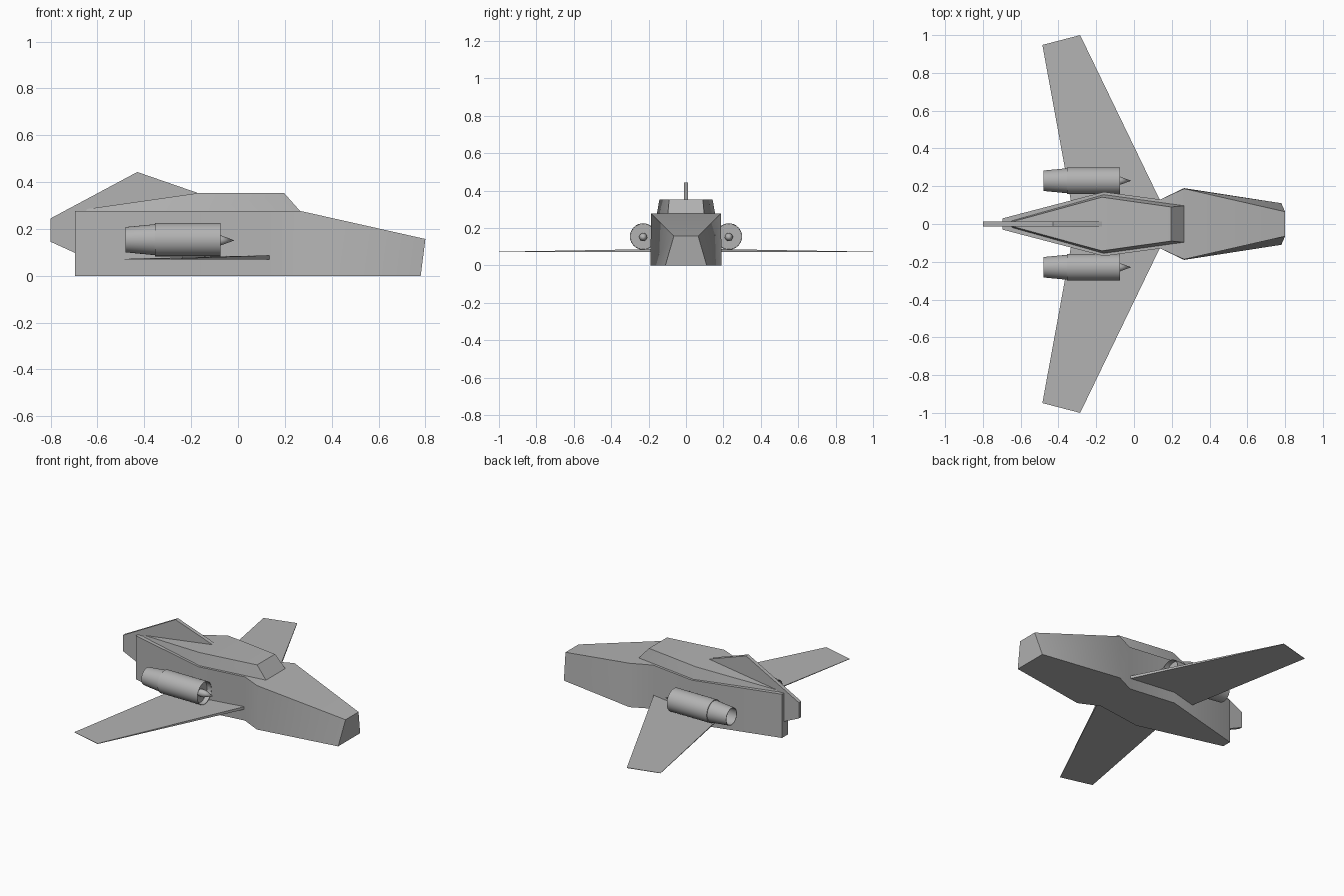
import bpy, bmesh, math

if "Cube" in bpy.data.objects:
    bpy.data.objects.remove(bpy.data.objects["Cube"])

# Mid grey for the whole craft
grey = bpy.data.materials.new("hull_grey")
grey.diffuse_color = (0.45, 0.45, 0.45, 1)
grey.use_nodes = True
grey.node_tree.nodes["Principled BSDF"].inputs["Base Color"].default_value = grey.diffuse_color


def new_object(name, bm, smooth=None):
    bmesh.ops.recalc_face_normals(bm, faces=bm.faces)
    mesh = bpy.data.meshes.new(name)
    bm.to_mesh(mesh)
    bm.free()
    mesh.materials.append(grey)
    obj = bpy.data.objects.new(name, mesh)
    bpy.context.collection.objects.link(obj)
    if smooth:
        bpy.ops.object.select_all(action='DESELECT')
        obj.select_set(True)
        bpy.context.view_layer.objects.active = obj
        bpy.ops.object.shade_smooth_by_angle(angle=math.radians(smooth))
    return obj


def loft(name, bottom, top):
    """Closed solid between two outlines with the same number of points."""
    bm = bmesh.new()
    a = [bm.verts.new(p) for p in bottom]
    b = [bm.verts.new(p) for p in top]
    bm.faces.new(a[::-1])
    bm.faces.new(b)
    n = len(a)
    for i in range(n):
        j = (i + 1) % n
        bm.faces.new((a[i], a[j], b[j], b[i]))
    return new_object(name, bm)


def deck(name, bottom, top):
    """Symmetric body: side walls, end walls, and one quad per deck strip."""
    bm = bmesh.new()
    rows = [[bm.verts.new((x, s * y, z)) for x, y, z in half]
            for half, s in ((bottom, 1), (top, 1), (top, -1), (bottom, -1))]
    for r in range(4):
        p, q = rows[r], rows[(r + 1) % 4]
        for i in range(len(p) - 1):
            bm.faces.new((p[i], p[i + 1], q[i + 1], q[i]))
    for end in (0, -1):
        bm.faces.new([row[end] for row in rows])
    return new_object(name, bm, smooth=40)


def lathe_x(name, profile, y, z, sides=32):
    """Revolve (x, radius) points around an axis parallel to x."""
    bm = bmesh.new()
    rings = []
    for x, r in profile:
        count = 1 if r == 0 else sides
        rings.append([bm.verts.new((x, y + r * math.cos(math.tau * k / sides),
                                    z + r * math.sin(math.tau * k / sides)))
                      for k in range(count)])
    for p, q in zip(rings, rings[1:]):
        for k in range(sides):
            m = (k + 1) % sides
            if len(p) == 1:
                bm.faces.new((p[0], q[k], q[m]))
            elif len(q) == 1:
                bm.faces.new((p[k], p[m], q[0]))
            else:
                bm.faces.new((p[k], p[m], q[m], q[k]))
    return new_object(name, bm, smooth=30)


# Faceted fuselage with a waist behind the nose section
deck("fuselage",
     [(0.78, 0.11, 0), (0.265, 0.19, 0), (0.14, 0.13, 0), (-0.16, 0.17, 0), (-0.695, 0.03, 0)],
     [(0.80, 0.065, 0.157), (0.265, 0.187, 0.277), (0.14, 0.13, 0.277),
      (-0.16, 0.17, 0.277), (-0.695, 0.03, 0.277)])

# Raised canopy with a long sloping back
deck("canopy",
     [(0.267, 0.097, 0.274), (-0.16, 0.156, 0.274), (-0.65, 0.018, 0.274)],
     [(0.197, 0.09, 0.353), (-0.17, 0.142, 0.353), (-0.645, 0.012, 0.285)])

# Vertical tail fin
fin = [(-0.80, 0.145), (-0.69, 0.095), (-0.60, 0.095), (-0.60, 0.28),
       (-0.17, 0.35), (-0.17, 0.353), (-0.43, 0.443), (-0.80, 0.245)]
loft("tail_fin", [(x, -0.012, z) for x, z in fin], [(x, 0.012, z) for x, z in fin])

for side, s in (("left", 1), ("right", -1)):
    # Thin swept wing, tapering towards tip and trailing edge
    plan = [(0.15, 0.10), (-0.285, 1.0), (-0.485, 0.948), (-0.33, 0.10)]
    upper = [0.088, 0.073, 0.072, 0.077]
    loft("wing_" + side,
         [(x, s * y, 0.070) for x, y in plan],
         [(x, s * y, z) for (x, y), z in zip(plan, upper)])

    # Engine nacelle with hollow intake and exhaust
    lathe_x("engine_" + side,
            [(-0.105, 0), (-0.105, 0.068), (-0.075, 0.069), (-0.075, 0.071),
             (-0.355, 0.071), (-0.355, 0.066), (-0.48, 0.054),
             (-0.48, 0.051), (-0.38, 0.058), (-0.38, 0)], s * 0.229, 0.154)

    # Intake spike
    lathe_x("intake_spike_" + side,
            [(-0.11, 0), (-0.11, 0.022), (-0.075, 0.022), (-0.015, 0)],
            s * 0.229, 0.151, 16)
